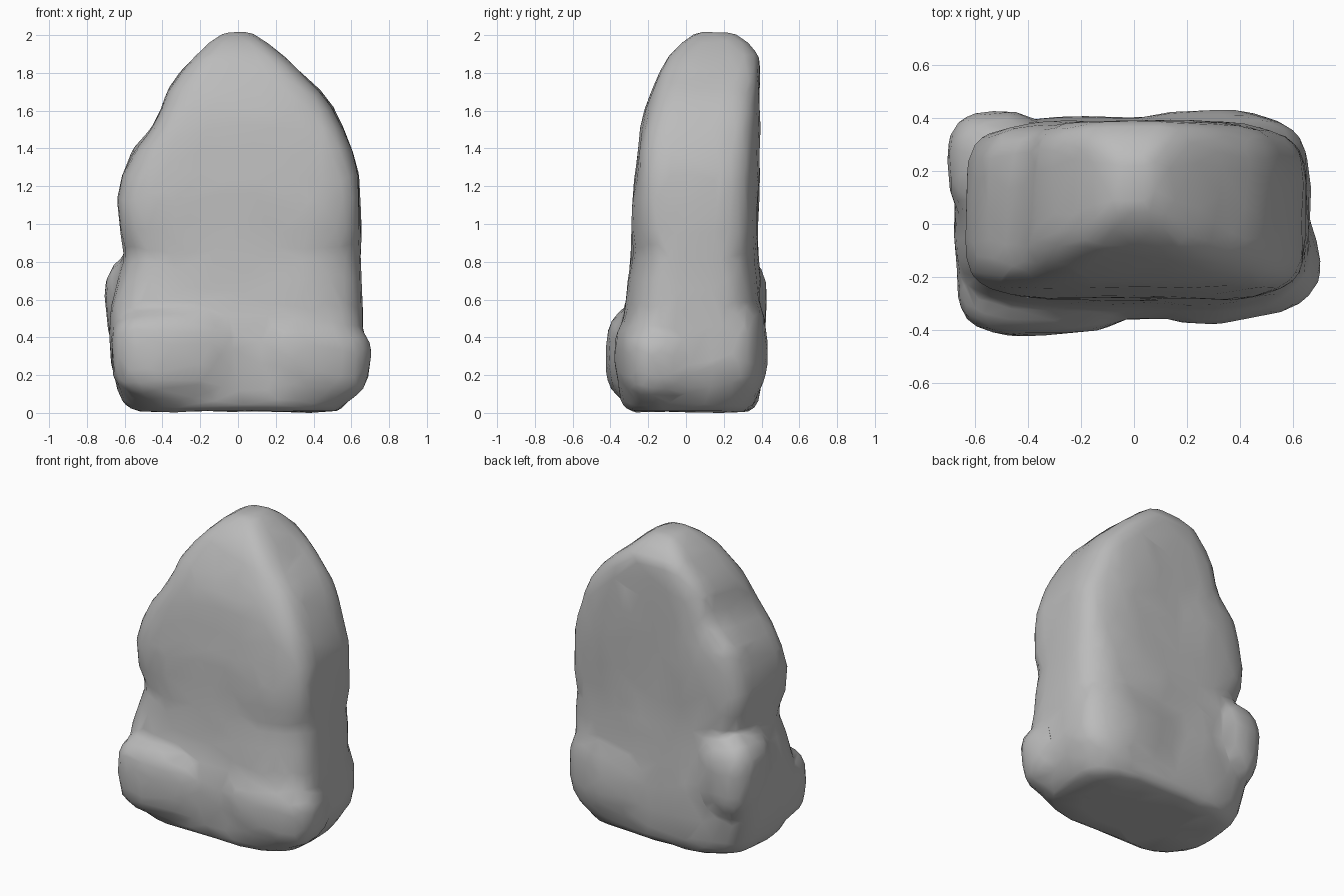
import bpy, bmesh, math
from mathutils import Vector, noise

if "Cube" in bpy.data.objects:
    bpy.data.objects.remove(bpy.data.objects["Cube"])

stone = bpy.data.materials.new("stone_grey")
stone.use_nodes = True
grey = (0.5, 0.5, 0.5, 1)
stone.diffuse_color = grey
stone.node_tree.nodes["Principled BSDF"].inputs["Base Color"].default_value = grey


def power(value, n):
    return math.copysign(abs(value) ** (2 / n), value)


def loft(bm, slices, sides=40):
    """Stack rounded-box rings: z, x min, x max, y min, y max, squareness."""
    rings = []
    for z, x0, x1, y0, y1, n in slices:
        ring = []
        for i in range(sides):
            a = math.tau * (i + 0.5) / sides
            ring.append(bm.verts.new(((x0 + x1) / 2 + (x1 - x0) / 2 * power(math.cos(a), n),
                                      (y0 + y1) / 2 + (y1 - y0) / 2 * power(math.sin(a), n), z)))
        rings.append(ring)
    for low, high in zip(rings, rings[1:]):
        for i in range(sides):
            j = (i + 1) % sides
            bm.faces.new((low[i], low[j], high[j], high[i]))
    bm.faces.new(rings[0][::-1])
    bm.faces.new(rings[-1])


def boulder(bm, centre, radii, n=2.8, tilt=0, turn=0):
    """Boxy ellipsoid lump, tilted in the front plane and turned about z."""
    made = bmesh.ops.create_icosphere(bm, subdivisions=3, radius=1)["verts"]
    for v in made:
        size = sum(abs(c) ** n for c in v.co) ** (1 / n)
        p = Vector([c / size * r for c, r in zip(v.co, radii)])
        x = p.x * math.cos(tilt) - p.z * math.sin(tilt)
        z = p.x * math.sin(tilt) + p.z * math.cos(tilt)
        y = x * math.sin(turn) + p.y * math.cos(turn)
        x = x * math.cos(turn) - p.y * math.sin(turn)
        v.co = Vector((x, y, z)) + Vector(centre)


bm = bmesh.new()

# Main slab: broad foot, pinched waist corners, shoulders and leaning summit
loft(bm, [
    (0.00, -0.53, 0.54, -0.30, 0.34, 3.2),
    (0.04, -0.60, 0.58, -0.34, 0.38, 3.4),
    (0.12, -0.64, 0.63, -0.36, 0.40, 3.6),
    (0.25, -0.67, 0.67, -0.36, 0.41, 3.8),
    (0.40, -0.68, 0.67, -0.35, 0.405, 3.8),
    (0.55, -0.67, 0.665, -0.325, 0.395, 3.8),
    (0.70, -0.64, 0.66, -0.305, 0.39, 3.8),
    (0.80, -0.61, 0.65, -0.29, 0.38, 3.6),
    (0.86, -0.605, 0.65, -0.285, 0.38, 3.9),
    (0.96, -0.62, 0.655, -0.285, 0.38, 5),
    (1.12, -0.64, 0.65, -0.28, 0.38, 5),
    (1.25, -0.61, 0.64, -0.27, 0.385, 5),
    (1.38, -0.555, 0.605, -0.26, 0.385, 5),
    (1.50, -0.46, 0.56, -0.24, 0.39, 5),
    (1.60, -0.405, 0.505, -0.215, 0.39, 5),
    (1.70, -0.375, 0.435, -0.18, 0.39, 4.6),
    (1.80, -0.31, 0.33, -0.135, 0.39, 4.4),
    (1.88, -0.235, 0.235, -0.10, 0.39, 4),
    (1.95, -0.155, 0.145, -0.03, 0.33, 3.6),
    (2.005, -0.07, 0.06, 0.06, 0.25, 3)])

# Broad foot lobes, front left and front right
boulder(bm, (-0.33, -0.19, 0.30), (0.34, 0.23, 0.25), n=3.4, turn=0.06)
boulder(bm, (0.36, -0.14, 0.28), (0.34, 0.23, 0.235), n=3, tilt=-0.12, turn=0.12)
# Knob on the back corner and the low swelling beside it
boulder(bm, (-0.52, 0.22, 0.55), (0.18, 0.21, 0.28), n=3, tilt=0.05)
boulder(bm, (0.28, 0.22, 0.34), (0.38, 0.21, 0.32))

mesh = bpy.data.meshes.new("rock")
bmesh.ops.recalc_face_normals(bm, faces=bm.faces)
bm.to_mesh(mesh)
bm.free()
rock = bpy.data.objects.new("rock", mesh)
bpy.context.collection.objects.link(rock)
bpy.context.view_layer.objects.active = rock
rock.select_set(True)

# Fuse the parts into one worn surface
fuse = rock.modifiers.new("fuse", "REMESH")
fuse.mode = "VOXEL"
fuse.voxel_size = 0.03
wear = rock.modifiers.new("wear", "SMOOTH")
wear.factor = 0.5
wear.iterations = 2
for name in ("fuse", "wear"):
    bpy.ops.object.modifier_apply(modifier=name)

# Gentle uneven weathering, then coarse chiselled planes
for v in rock.data.vertices:
    v.co += v.normal * 0.012 * noise.noise(v.co * 4 + Vector((4, 1, 7)))
chisel = rock.modifiers.new("chisel", "DECIMATE")
chisel.ratio = 0.08
bpy.ops.object.modifier_apply(modifier="chisel")

# Rest on the ground
lowest = min(v.co.z for v in rock.data.vertices)
for v in rock.data.vertices:
    v.co.z -= lowest

rock.data.materials.clear()
rock.data.materials.append(stone)
bpy.ops.object.shade_smooth_by_angle(angle=math.radians(50))
